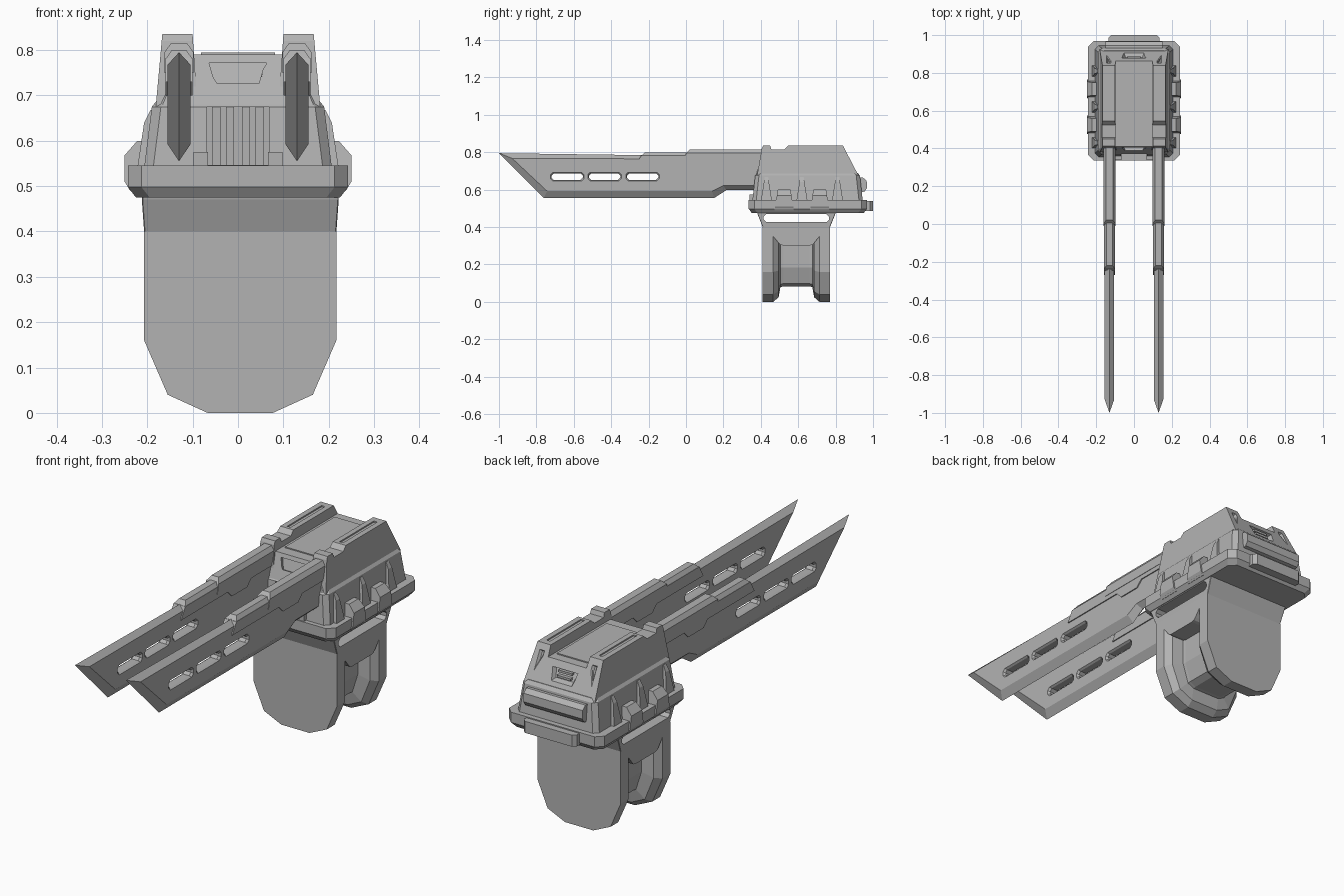
import bpy, bmesh

cube = bpy.data.objects.get("Cube")
if cube:
    bpy.data.objects.remove(cube, do_unlink=True)

grey = bpy.data.materials.new("plain grey")
grey.use_nodes = True
COLOUR = (0.45, 0.45, 0.45, 1)
grey.diffuse_color = COLOUR
grey.node_tree.nodes["Principled BSDF"].inputs["Base Color"].default_value = COLOUR


def loft(name, sections):
    """Skin a list of equal-length closed sections and cap both ends."""
    bm = bmesh.new()
    rings = [[bm.verts.new(p) for p in s] for s in sections]
    n = len(rings[0])
    for a, b in zip(rings, rings[1:]):
        for i in range(n):
            j = (i + 1) % n
            bm.faces.new((a[i], a[j], b[j], b[i]))
    bm.faces.new(rings[0])
    bm.faces.new(rings[-1])
    bmesh.ops.recalc_face_normals(bm, faces=bm.faces)
    mesh = bpy.data.meshes.new(name)
    bm.to_mesh(mesh)
    bm.free()
    mesh.materials.append(grey)
    ob = bpy.data.objects.new(name, mesh)
    bpy.context.collection.objects.link(ob)
    return ob


def cut(ob, *cutters):
    """Subtract the cutters, keep the result and discard the cutters."""
    for c in cutters:
        c.hide_render = True
        mod = ob.modifiers.new("cut", "BOOLEAN")
        mod.operation, mod.solver, mod.object = "DIFFERENCE", "EXACT", c
    bpy.context.view_layer.update()
    deps = bpy.context.evaluated_depsgraph_get()
    mesh = bpy.data.meshes.new_from_object(ob.evaluated_get(deps))
    ob.modifiers.clear()
    ob.data = mesh
    for c in cutters:
        bpy.data.objects.remove(c, do_unlink=True)
    return ob


def octagon(z, hx, y0, y1, c=0.03, cx=0):
    """Horizontal rectangle with chamfered corners."""
    half = [(hx, y0 + c), (hx, y1 - c), (hx - c, y1), (c - hx, y1),
            (-hx, y1 - c), (-hx, y0 + c), (c - hx, y0), (hx - c, y0)]
    return [(cx + x, y, z) for x, y in half]


def box(name, x0, x1, y0, y1, z0, z1):
    rect = [(x0, y0), (x1, y0), (x1, y1), (x0, y1)]
    return loft(name, [[(x, y, z) for x, y in rect] for z in (z0, z1)])


def along_x(name, pts, xa, xb):
    """Side profile (y, z) between two x positions, each a function of z."""
    return loft(name, [[(f(z), y, z) for y, z in pts] for f in (xa, xb)])


# Slopes of the upper hull, as y for a given height
def rear_y(z):
    return 0.92 - 0.52 * (z - 0.68)


def front_y(z):
    return 0.375 + 0.32 * (z - 0.68)


def slope_cutter(slope, x0, x1, z0, z1, taper, depth):
    """Recess with a trapezoid mouth that follows a sloping wall."""
    secs = []
    for d, s in ((-depth, 0.012), (depth, -0.004)):
        pts = [(x0 + taper + s, z0 + s), (x1 - taper - s, z0 + s),
               (x1 - s, z1 - s), (x0 + s, z1 - s)]
        secs.append([(x, slope(z) + d, z) for x, z in pts])
    return loft("cutter", secs)


# Lower mount: an outline run front to back, with a flared channel round it
CX = 0.005
outline = [(0.212, 0.40), (0.212, 0.16), (0.16, 0.04), (0.072, 0)]
outline += [(-x, z) for x, z in reversed(outline)]
mount = loft("mount_block", [[(CX + x, y, z) for x, z in outline] for y in (0.41, 0.77)])


def channel(y, depth, top):
    inner = [(0.212 - depth, top), (0.212 - depth, 0.16 + 0.3 * depth),
             (0.16 - 0.7 * depth, 0.04 + 0.7 * depth), (0.072, depth)]
    inner += [(-x, z) for x, z in reversed(inner)]
    outer = [(-0.4, top), (-0.4, -0.2), (0.4, -0.2), (0.4, top)]
    return [(CX + x, y, z) for x, z in inner + outer]


steps = [(0.135, -0.01, 0.365), (0.095, 0.025, 0.315), (0.085, 0.08, 0.305), (0.07, 0.082, 0.302)]
mouth = [(-w, d, t) for w, d, t in steps] + [(w, d, t) for w, d, t in reversed(steps)]
cut(mount, loft("cutter", [channel(0.59 + w, d, t) for w, d, t in mouth]))

# Flared collar with a slot right through it
collar = loft("mount_collar", [octagon(0.40, 0.212, 0.41, 0.77, 0.002, CX),
                               octagon(0.47, 0.217, 0.382, 0.798, 0.002, CX),
                               octagon(0.49, 0.217, 0.378, 0.802, 0.002, CX)])


def slot_profile(yc, zc, hy, hz, c):
    return [(yc - hy, zc - hz + c), (yc - hy + c, zc - hz), (yc + hy - c, zc - hz), (yc + hy, zc - hz + c),
            (yc + hy, zc + hz - c), (yc + hy - c, zc + hz), (yc - hy + c, zc + hz), (yc - hy, zc + hz - c)]


cut(collar, along_x("cutter", slot_profile(0.59, 0.448, 0.175, 0.022, 0.014),
                    lambda z: -0.4, lambda z: 0.4))

# Flange plate and its rear step
loft("flange", [octagon(0.475, 0.225, 0.352, 0.95), octagon(0.498, 0.243, 0.335, 0.968),
                octagon(0.545, 0.243, 0.335, 0.968)])
loft("flange_rear_step", [octagon(z, 0.135, 0.9, 1.0, 0.015) for z in (0.487, 0.54)])

# Lower hull with a barred grille in front
hull = loft("lower_hull", [octagon(0.54, 0.207, 0.355, 0.945, 0.02),
                           octagon(0.675, 0.19, 0.37, 0.93, 0.02),
                           octagon(0.69, 0.178, 0.385, 0.918, 0.02)])
cut(hull, box("cutter", -0.068, 0.068, 0.3, 0.42, 0.547, 0.675))
for x in (-0.048, -0.018, 0.018, 0.048):
    box("grille_bar", x - 0.009, x + 0.009, 0.375, 0.43, 0.54, 0.68)

# Upper hull between the rails, with recesses front and rear
core = loft("upper_hull", [octagon(z, hx, front_y(z), rear_y(z), 0.004)
                           for z, hx in ((0.68, 0.17), (0.79, 0.125))])
cut(core, slope_cutter(front_y, -0.068, 0.068, 0.722, 0.776, 0.018, 0.02),
    slope_cutter(rear_y, -0.068, 0.068, 0.705, 0.765, 0.012, 0.02))
for z in (0.728, 0.748):
    box("rear_vent_slat", -0.035, 0.035, rear_y(z) - 0.03, rear_y(z) - 0.006, z - 0.005, z + 0.005)
box("top_panel", -0.082, 0.082, 0.46, 0.82, 0.78, 0.795)

# Rear bumper bar
bumper = [(0.91, 0.58), (0.955, 0.59), (0.968, 0.61), (0.966, 0.648), (0.945, 0.665), (0.91, 0.665)]
along_x("rear_bumper", bumper, lambda z: -0.15, lambda z: 0.15)

# Blade outlines: full at the middle plane, inset on the flat sides
edge = [(-1, 0.795), (-0.76, 0.555), (0.15, 0.555), (0.215, 0.597), (0.4, 0.6), (0.4, 0.785), (-0.25, 0.785)]
flat = [(-0.93, 0.768), (-0.742, 0.592), (0.14, 0.592), (0.2, 0.622), (0.4, 0.622), (0.4, 0.765), (-0.25, 0.765)]
cover = [(-0.27, 0.73), (0.07, 0.73), (0.1, 0.7), (0.21, 0.7), (0.24, 0.73), (0.4, 0.73), (0.4, 0.782), (-0.24, 0.782)]
rail = [(0.38, 0.675), (0.405, 0.82), (0.412, 0.835), (0.45, 0.835), (0.457, 0.815), (0.525, 0.815),
        (0.545, 0.835), (rear_y(0.835), 0.835), (rear_y(0.675), 0.675)]

for m, side in ((1, "left"), (-1, "right")):
    # Rail along the top of the hull, with a top groove and a rear slot
    ob = along_x(side + "_rail", rail, lambda z: m * (0.09 + 0.07 * (z - 0.69)),
                 lambda z: m * (0.18 - 0.09 * (z - 0.69)))
    a, b = sorted((m * 0.118, m * 0.15))
    g, h = sorted((m * 0.124, m * 0.142))
    cut(ob, slope_cutter(rear_y, a, b, 0.7, 0.812, 0, 0.012),
        box("cutter", g, h, 0.56, 0.81, 0.829, 0.86))

    # Blade with three chamfered slots
    c = m * 0.13
    ob = loft(side + "_blade", [[(c + d, y, z) for y, z in p]
                                for d, p in ((-0.025, flat), (0, edge), (0.025, flat))])
    holes = []
    for yc in (-0.635, -0.435, -0.232):
        holes.append(loft("cutter", [
            [(c + d, y, z) for y, z in slot_profile(yc, 0.67, 0.084 + s, 0.017 + s, 0.012)]
            for d, s in ((-0.035, 0.012), (-0.016, 0), (0.016, 0), (0.035, 0.012))]))
    cut(ob, *holes)

    # Stepped cover over the rear half of the blade
    along_x(side + "_blade_cover", cover, lambda z: c - 0.03, lambda z: c + 0.03)
    for y0, top, w in ((-0.24, 0.8, 0.03), (0.0, 0.815, 0.032)):
        loft(side + "_cover_ridge", [[(c + x, y, z) for x, y in ((-k, y0 + s), (k, y0 + s), (k, 0.41), (-k, 0.41))]
                                     for k, z, s in ((w, 0.75, -0.01), (w, top - 0.02, 0), (w - 0.014, top, 0.02))])

    # Small foot beside the grille
    a, b = sorted((m * 0.066, m * 0.098))
    box(side + "_grille_foot", a, b, 0.34, 0.38, 0.54, 0.575)

    # Clips gripping the flange, and fins between them
    clip = [(0.19, 0.6), (0.222, 0.6), (0.25, 0.568), (0.25, 0.51), (0.238, 0.49), (0.19, 0.49)]
    fin = [(0.17, 0.54), (0.222, 0.54), (0.207, 0.64), (0.193, 0.668), (0.17, 0.668)]
    for part, pts, spots, wide in (("clip", clip, (0.525, 0.715), 0.05),
                                   ("fin", fin, (0.43, 0.62, 0.81), 0.036)):
        for y in spots:
            loft(f"{side}_{part}", [[(m * x, y + s * (wide - 0.16 * (z - 0.5)), z) for x, z in pts]
                                    for s in (-1, 1)])
